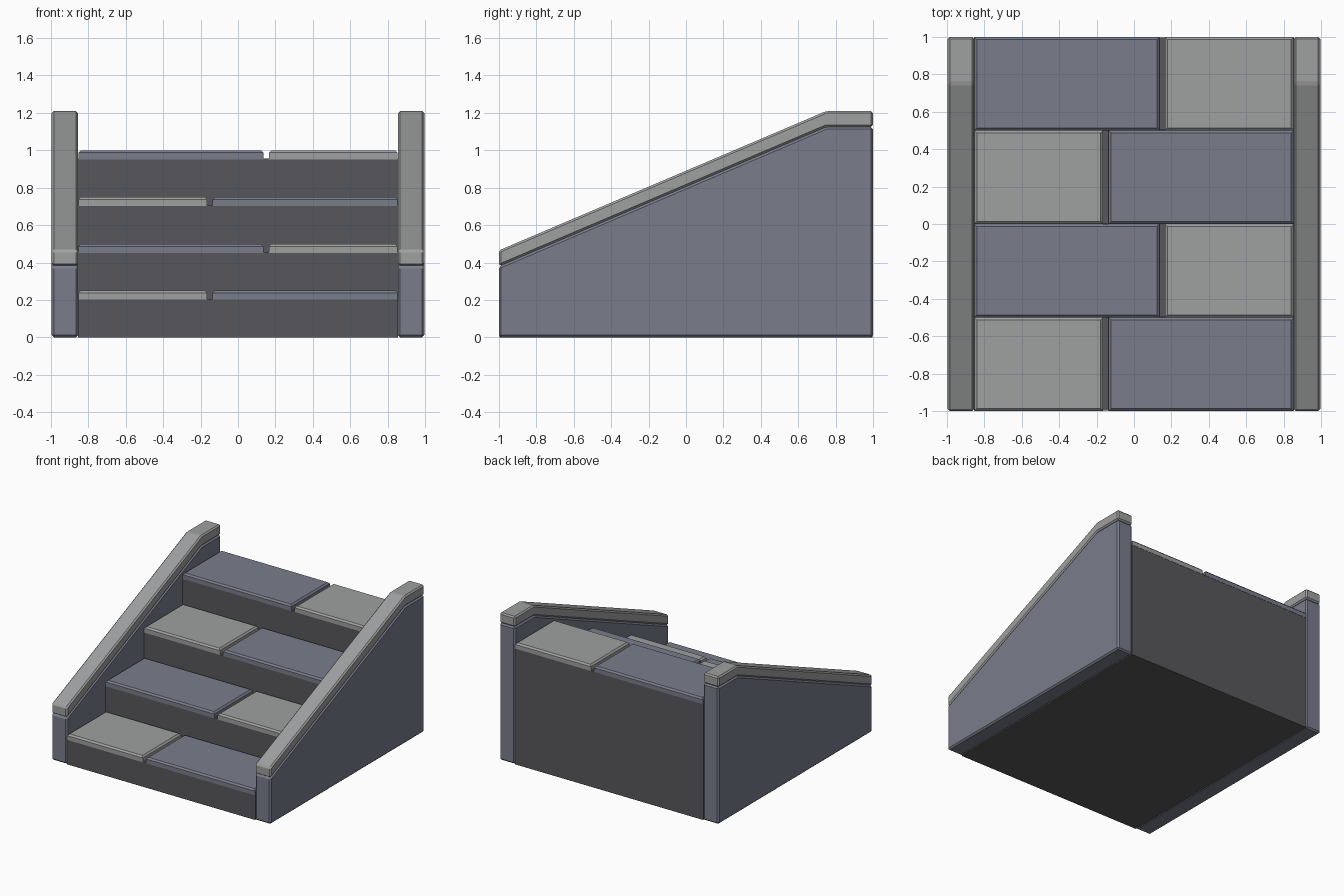
import bpy
import bmesh

if "Cube" in bpy.data.objects:
    bpy.data.objects.remove(bpy.data.objects["Cube"])


def material(name, rgb):
    m = bpy.data.materials.new(name)
    m.diffuse_color = (*rgb, 1.0)
    m.use_nodes = True
    m.node_tree.nodes["Principled BSDF"].inputs["Base Color"].default_value = m.diffuse_color
    return m


LIGHT = material("light grey stone", (0.345, 0.348, 0.352))
BLUE = material("blue grey stone", (0.192, 0.207, 0.258))
DARK = material("dark grey stone", (0.097, 0.097, 0.107))


def extrude_profile(name, points, x0, x1, mat, bevel=0.0, top_only=False):
    """Extrude a (y, z) outline along x and chamfer its edges."""
    bm = bmesh.new()
    face = bm.faces.new([bm.verts.new((x0, y, z)) for y, z in points])
    ext = bmesh.ops.extrude_face_region(bm, geom=[face])
    moved = [g for g in ext["geom"] if isinstance(g, bmesh.types.BMVert)]
    bmesh.ops.translate(bm, verts=moved, vec=(x1 - x0, 0, 0))
    bmesh.ops.recalc_face_normals(bm, faces=bm.faces)
    if bevel:
        edges = list(bm.edges)
        if top_only:
            top = max(v.co.z for v in bm.verts)
            edges = [e for e in edges if min(v.co.z for v in e.verts) > top - 1e-4]
        bmesh.ops.bevel(bm, geom=edges, offset=bevel, segments=1,
                        profile=0.5, affect='EDGES')
        bmesh.ops.recalc_face_normals(bm, faces=bm.faces)
    mesh = bpy.data.meshes.new(name)
    bm.to_mesh(mesh)
    bm.free()
    mesh.materials.append(mat)
    obj = bpy.data.objects.new(name, mesh)
    bpy.context.collection.objects.link(obj)
    return obj


STEPS, RISE, RUN, SLAB = 4, 0.25, 0.5, 0.045

# Solid stepped core
outline = [(-0.998, 0.0)]
for i in range(STEPS):
    y = -0.998 + i * RUN
    z = (i + 1) * RISE - SLAB
    outline += [(y, z), (min(y + RUN, 0.998), z)]
outline.append((0.998, 0.0))
extrude_profile("stair_core", outline, -0.856, 0.856, DARK)

# Two tread slabs per step, the joint alternating sides
for i in range(STEPS):
    y0, y1 = -1 + i * RUN, -1 + (i + 1) * RUN
    z1 = (i + 1) * RISE
    z0 = z1 - SLAB - 0.003
    joint = -0.15 if i % 2 == 0 else 0.15
    left, right = (LIGHT, BLUE) if i % 2 == 0 else (BLUE, LIGHT)
    rect = [(y0, z0), (y0, z1), (y1, z1), (y1, z0)]
    extrude_profile(f"tread_left_{i + 1}", rect, -0.853, joint - 0.015, left, 0.013, True)
    extrude_profile(f"tread_right_{i + 1}", rect, joint + 0.015, 0.853, right, 0.013, True)

# Side walls with sloping coping stones
wall = [(-1, 0), (-1, 0.38), (0.75, 1.125), (1, 1.125), (1, 0)]
cap = [(-1, 0.38), (-1, 0.465), (0.75, 1.21), (1, 1.21), (1, 1.125), (0.75, 1.125)]
for side, s in (("left", -1), ("right", 1)):
    x0, x1 = sorted((s * 0.855, s * 0.996))
    extrude_profile(f"side_wall_{side}", wall, x0, x1, BLUE, 0.012)
    extrude_profile(f"wall_coping_{side}", cap, x0, x1, LIGHT, 0.011)
